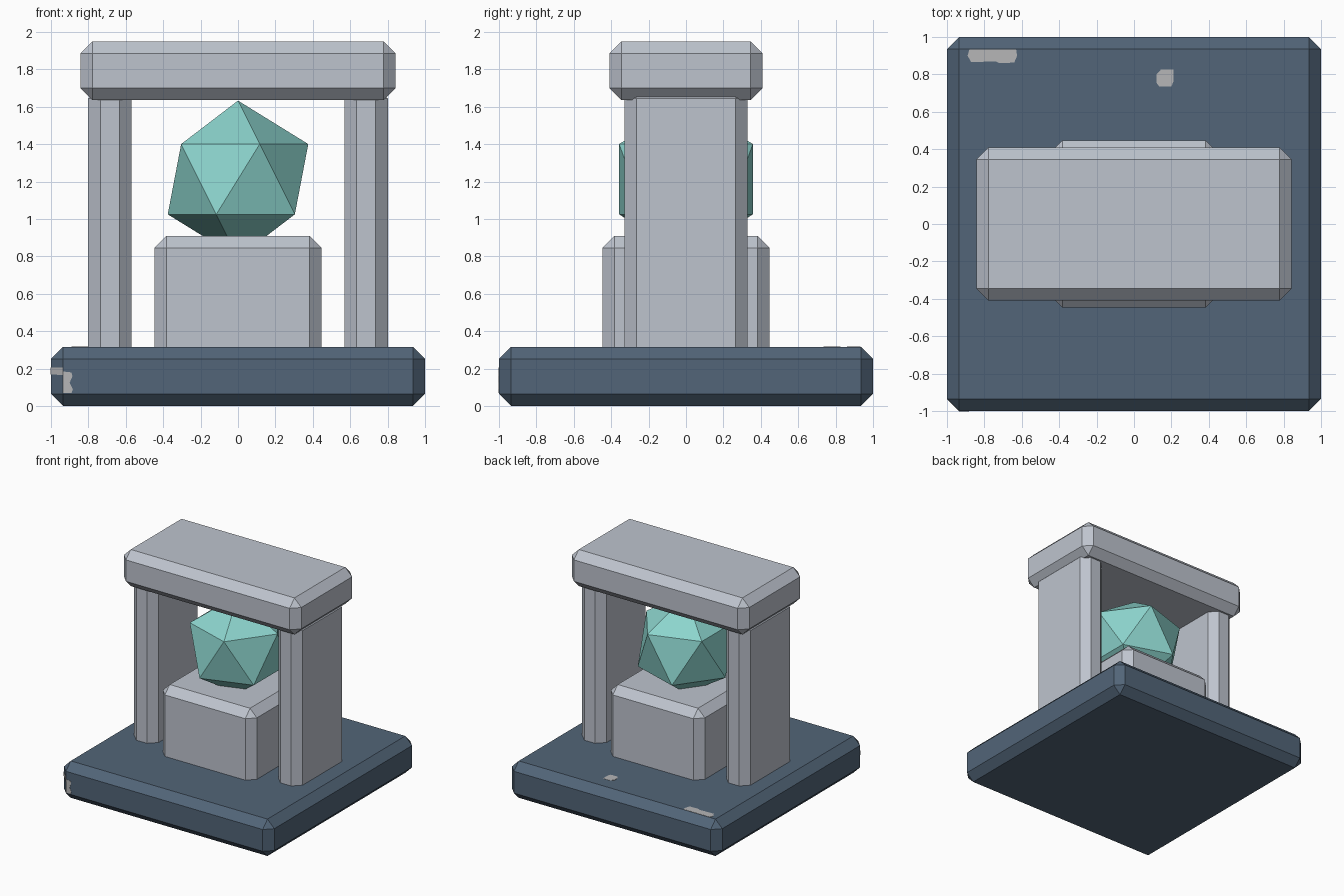
import bpy, bmesh
from mathutils import Vector

if "Cube" in bpy.data.objects:
    bpy.data.objects.remove(bpy.data.objects["Cube"])


def material(name, rgb):
    m = bpy.data.materials.new(name)
    m.diffuse_color = (*rgb, 1)
    m.use_nodes = True
    m.node_tree.nodes["Principled BSDF"].inputs["Base Color"].default_value = m.diffuse_color
    return m


STONE = material("pale stone", (0.515, 0.552, 0.617))
SLATE = material("dark slate", (0.084, 0.130, 0.188))
TEAL = material("teal crystal", (0.262, 0.658, 0.610))
WORN = material("worn grey", (0.468, 0.468, 0.475))
CHAMFER = 0.065


def finish(name, bm, mat):
    bmesh.ops.recalc_face_normals(bm, faces=bm.faces)
    mesh = bpy.data.meshes.new(name)
    bm.to_mesh(mesh)
    bm.free()
    mesh.materials.append(mat)
    ob = bpy.data.objects.new(name, mesh)
    bpy.context.collection.objects.link(ob)
    return ob


def block(name, lo, hi, mat):
    """Box between two corners with every edge chamfered."""
    bm = bmesh.new()
    bmesh.ops.create_cube(bm, size=1)
    lo, hi = Vector(lo), Vector(hi)
    for v in bm.verts:
        v.co = (lo + hi) / 2 + v.co * (hi - lo)
    bmesh.ops.bevel(bm, geom=bm.edges[:], offset=CHAMFER, segments=1,
                    profile=0.5, affect='EDGES')
    return finish(name, bm, mat)


def patch(name, points, normal):
    """Thin worn patch lying on a surface."""
    n = Vector(normal).normalized()
    bm = bmesh.new()
    face = bm.faces.new([bm.verts.new(Vector(p) - n * 0.001) for p in points])
    new = bmesh.ops.extrude_face_region(bm, geom=[face])["geom"]
    for v in new:
        if isinstance(v, bmesh.types.BMVert):
            v.co += n * 0.003
    return finish(name, bm, WORN)


# Base slab, pedestal and gate
block("base_slab", (-1, -1, 0), (1, 1, 0.317), SLATE)
block("pedestal", (-0.447, -0.447, 0.25), (0.447, 0.447, 0.91), STONE)
for side, x in (("left", -0.685), ("right", 0.685)):
    block(side + "_pillar", (x - 0.116, -0.33, 0.25), (x + 0.116, 0.33, 1.71), STONE)
block("lintel", (-0.843, -0.41, 1.636), (0.843, 0.41, 1.95), STONE)

# Twenty-sided crystal sunk into the pedestal
bm = bmesh.new()
bmesh.ops.create_icosphere(bm, subdivisions=1, radius=0.42)
bmesh.ops.translate(bm, verts=bm.verts, vec=(0, 0, 1.213))
finish("crystal", bm, TEAL)

# Worn patches on the base
top = 0.317
patch("worn_top_long", [(x, y, top) for x, y in (
    (-0.87, 0.865), (-0.74, 0.87), (-0.72, 0.86), (-0.64, 0.863), (-0.625, 0.9),
    (-0.63, 0.933), (-0.88, 0.933), (-0.89, 0.9))], (0, 0, 1))
patch("worn_top_small", [(x, y, top) for x, y in (
    (0.135, 0.735), (0.2, 0.735), (0.21, 0.76), (0.21, 0.825), (0.145, 0.827),
    (0.12, 0.8), (0.12, 0.755))], (0, 0, 1))
patch("worn_front", [(x, -1, z) for x, z in (
    (-0.935, 0.07), (-0.89, 0.07), (-0.883, 0.09), (-0.9, 0.125), (-0.885, 0.16),
    (-0.89, 0.18), (-0.935, 0.185))], (0, -1, 0))
patch("worn_corner", [(-1, -0.935, 0.17), (-0.935, -1, 0.165),
                      (-0.935, -1, 0.205), (-1, -0.935, 0.207)], (-1, -1, 0))
